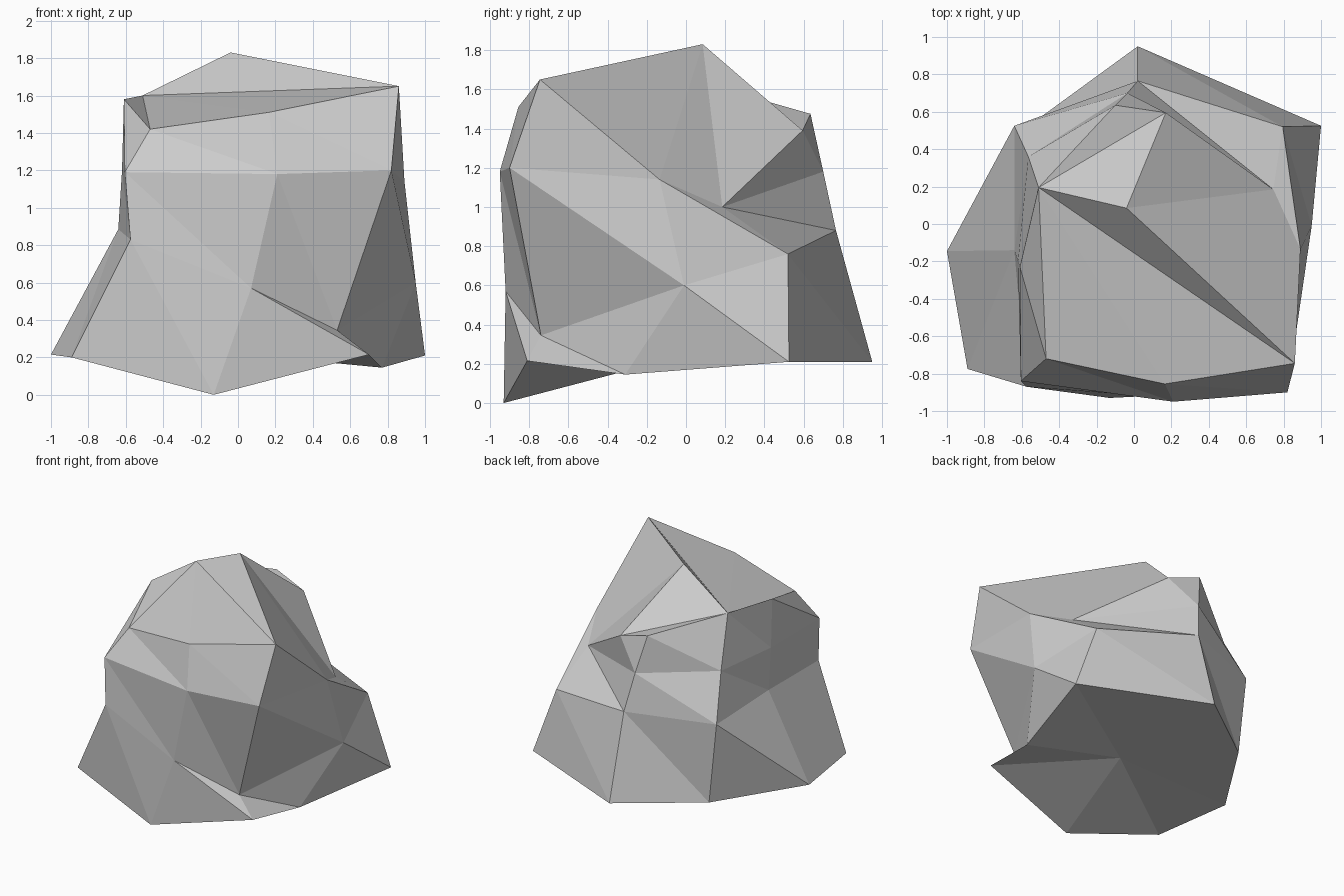
import bpy
import bmesh

default = bpy.data.objects.get("Cube")
if default:
    bpy.data.objects.remove(default, do_unlink=True)


def make_material(name, colour):
    mat = bpy.data.materials.new(name)
    mat.use_nodes = True
    mat.diffuse_color = colour
    mat.node_tree.nodes["Principled BSDF"].inputs["Base Color"].default_value = colour
    return mat


# Four rough cross-sections, bottom to top, each starting at the front
# and running counter-clockwise as seen from above
sections = [
    [(-.13, -.93, 0), (.7, -.81, .215), (.77, -.31, .145), (1, .525, .21),
     (.02, .95, .21), (-.57, .52, .21), (-1, -.145, .215), (-.89, -.775, .2)],
    [(.07, -.92, .57), (.53, -.74, .345), (.95, -.01, .6), (.795, .52, .76),
     (.02, .765, .88), (-.64, .525, .86), (-.64, -.14, .885), (-.575, -.87, .83)],
    [(.21, -.95, 1.18), (.82, -.9, 1.2), (.89, -.135, 1.14), (.745, .185, 1),
     (-.035, .7, 1.18), (-.565, .36, 1.21), (-.62, -.2, 1.2), (-.605, -.84, 1.19)],
    [(.165, -.855, 1.51), (.86, -.745, 1.65), (-.04, .085, 1.83), (.17, .595, 1.39),
     (-.1, .635, 1.475), (-.51, .195, 1.6), (-.61, -.23, 1.58), (-.47, -.72, 1.42)],
]

bm = bmesh.new()
rings = [[bm.verts.new(p) for p in section] for section in sections]
count = len(rings[0])

# Side facets between neighbouring sections
for lower, upper in zip(rings, rings[1:]):
    for i in range(count):
        j = (i + 1) % count
        bm.faces.new((lower[j], upper[j], upper[i], lower[i]))

# Three crown facets, all meeting at the back left corner
top = rings[-1]
for corners in ((5, 6, 7, 0), (5, 0, 1, 2), (5, 2, 3, 4)):
    bm.faces.new([top[c] for c in corners])

# Slightly hollow underside
base = rings[0]
hub = bm.verts.new((.04, -.11, .215))
for i in range(count):
    bm.faces.new((hub, base[(i + 1) % count], base[i]))

# Fix the fold direction of the uneven facets
bmesh.ops.triangulate(bm, faces=bm.faces[:], quad_method='FIXED')
bmesh.ops.recalc_face_normals(bm, faces=bm.faces[:])

mesh = bpy.data.meshes.new("boulder")
bm.to_mesh(mesh)
bm.free()
mesh.materials.append(make_material("stone grey", (.6, .6, .6, 1)))
boulder = bpy.data.objects.new("boulder", mesh)
bpy.context.collection.objects.link(boulder)
